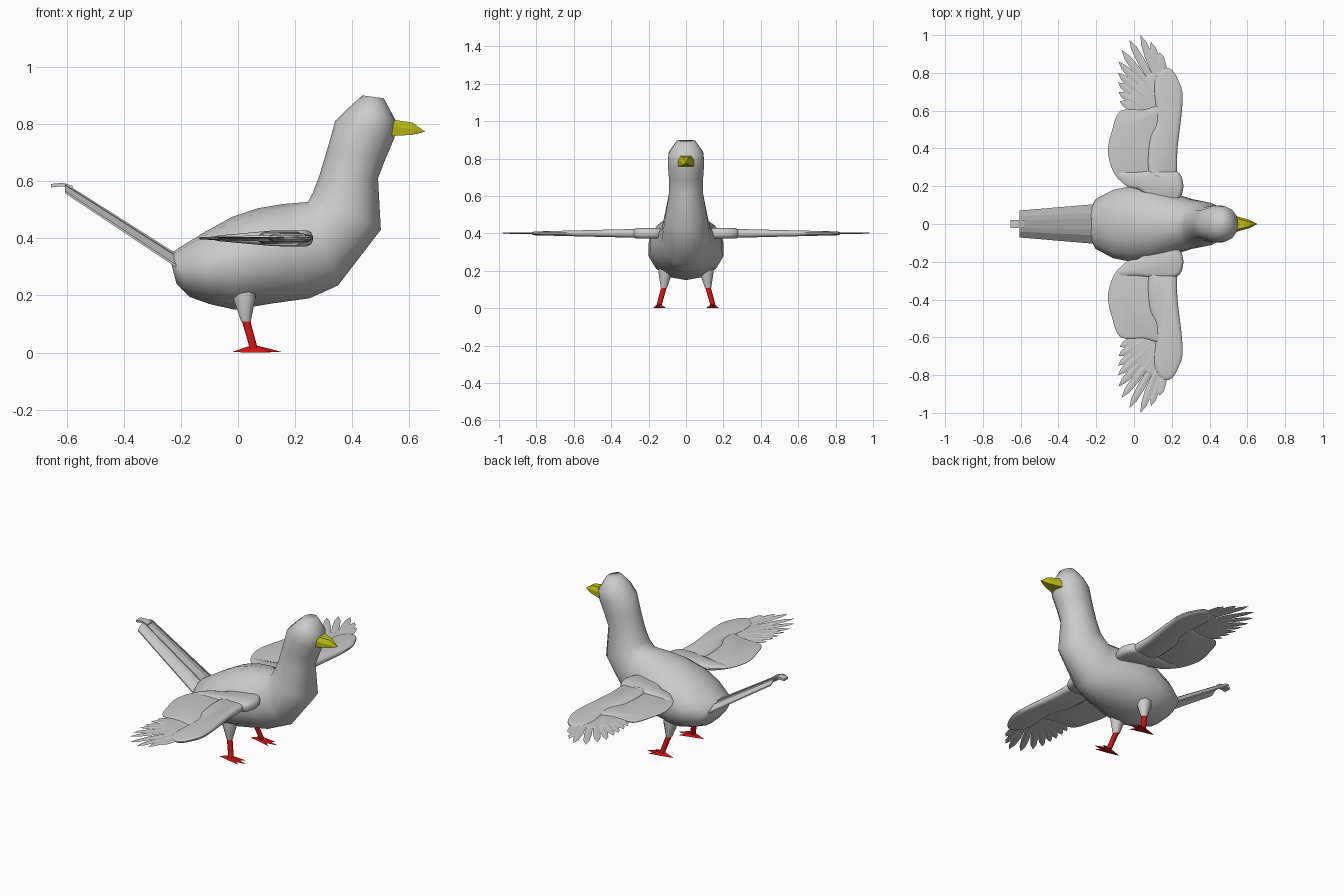
import bpy, bmesh, math
from mathutils import Vector

if "Cube" in bpy.data.objects:
    bpy.data.objects.remove(bpy.data.objects["Cube"])


def material(name, rgb):
    m = bpy.data.materials.new(name)
    m.diffuse_color = (*rgb, 1)
    m.use_nodes = True
    m.node_tree.nodes["Principled BSDF"].inputs["Base Color"].default_value = m.diffuse_color
    return m


GREY = material("plumage grey", (0.60, 0.60, 0.60))
RED = material("leg red", (0.62, 0.006, 0.006))
YELLOW = material("beak yellow", (0.55, 0.52, 0.008))


def finish(bm, name, mat, smooth=None):
    bmesh.ops.recalc_face_normals(bm, faces=bm.faces)
    me = bpy.data.meshes.new(name)
    bm.to_mesh(me)
    bm.free()
    me.materials.append(mat)
    ob = bpy.data.objects.new(name, me)
    bpy.context.collection.objects.link(ob)
    if smooth:
        bpy.ops.object.select_all(action='DESELECT')
        ob.select_set(True)
        bpy.context.view_layer.objects.active = ob
        bpy.ops.object.shade_smooth_by_angle(angle=math.radians(smooth))
    return ob


def loft(rings, name, mat, smooth=None):
    """Skin a closed tube through rings of points; one-point rings become tips."""
    bm = bmesh.new()
    vs = [[bm.verts.new(p) for p in r] for r in rings]
    for a, b in zip(vs, vs[1:]):
        n = max(len(a), len(b))
        for i in range(n):
            j = (i + 1) % n
            if len(b) == 1:
                bm.faces.new((a[i], a[j], b[0]))
            elif len(a) == 1:
                bm.faces.new((a[0], b[j], b[i]))
            else:
                bm.faces.new((a[i], a[j], b[j], b[i]))
    for r in (vs[0], vs[-1]):
        if len(r) > 2:
            bm.faces.new(r)
    return finish(bm, name, mat, smooth)


def smooth_outline(pts, steps=4):
    """Closed Catmull-Rom curve through the points."""
    out, n = [], len(pts)
    for i in range(n):
        a, b, c, d = (Vector(pts[(i + k) % n]) for k in (-1, 0, 1, 2))
        for s in range(steps):
            t = s / steps
            out.append(0.5 * (2 * b + (c - a) * t + (2 * a - 5 * b + 4 * c - d) * t ** 2
                              + (3 * b - 3 * c + d - a) * t ** 3))
    return out


def pad(pts, name, height, side, rim=0.02):
    """Rounded plate around wing level; height(x, y) is the half thickness."""
    o = smooth_outline(pts)
    n = len(o)

    def ring(inset, k):
        r = []
        for i, p in enumerate(o):
            t = (o[(i + 1) % n] - o[i - 1]).normalized()
            q = p + Vector((-t.y, t.x)) * inset
            r.append((q.x, side * q.y, 0.4 + k * height(q.x, q.y)))
        return r
    steps = [(rim, -1), (rim * 0.3, -0.75), (0, -0.3), (0, 0.3), (rim * 0.3, 0.75), (rim, 1)]
    return loft([ring(*s) for s in steps], name, GREY, 40)


# Body, neck and head: (upper x, z, lower x, z, half width)
SECTIONS = [(-0.24, 0.335, -0.215, 0.24, 0.08), (-0.225, 0.355, -0.17, 0.195, 0.135),
            (-0.12, 0.42, -0.10, 0.17, 0.185), (-0.02, 0.475, -0.01, 0.15, 0.205),
            (0.07, 0.505, 0.12, 0.172, 0.198), (0.16, 0.52, 0.25, 0.19, 0.165),
            (0.245, 0.527, 0.35, 0.235, 0.135), (0.262, 0.56, 0.50, 0.43, 0.115),
            (0.285, 0.62, 0.49, 0.61, 0.093), (0.315, 0.72, 0.517, 0.68, 0.094),
            (0.34, 0.81, 0.547, 0.75, 0.10), (0.385, 0.855, 0.553, 0.81, 0.094),
            (0.435, 0.90, 0.51, 0.89, 0.05)]
rings = []
for ux, uz, lx, lz, w in SECTIONS:
    r = []
    for i in range(14):
        a = math.tau * i / 14
        k = (1 + math.cos(a)) / 2
        r.append((lx + (ux - lx) * k, w * math.sin(a), lz + (uz - lz) * k))
    rings.append(r)
loft(rings, "body", GREY, 60)

# Beak: hooked upper half over a flat lower half
loft([[(0.52, y, z) for y, z in ((-0.048, 0.757), (0.048, 0.757), (0.048, 0.795),
                                 (0.035, 0.818), (-0.035, 0.818), (-0.048, 0.795))],
      [(0.61, y, z) for y, z in ((-0.02, 0.762), (0.02, 0.762), (0.022, 0.782),
                                 (0.012, 0.805), (-0.012, 0.805), (-0.022, 0.782))],
      [(0.655, 0, 0.773)]], "beak", YELLOW)


def tail_feather(name, y0, y1, z0, z1, tip, thick=0.008):
    """Tapering slat from the rump to the raised tail end."""
    def end(x, z, k):
        return [(x, y0 * k, z + z0 * k), (x, y1 * k, z + z1 * k),
                (x, y1 * k, z + z1 * k - thick), (x, y0 * k, z + z0 * k - thick)]
    loft([end(-0.17, 0.318, 1), end(-0.605, 0.593, 0.66)] + tip, name, GREY)


# Tail: flat middle, drooping outer feathers, small curled tip
tail_feather("tail_middle", -0.03, 0.03, 0, 0, [])
for s, label in ((1, "left"), (-1, "right")):
    tail_feather("tail_inner_" + label, s * 0.025, s * 0.07, -0.006, -0.016, [])
    tail_feather("tail_outer_" + label, s * 0.062, s * 0.108, -0.01, -0.042, [])
loft([[(x, y, z + d) for y, d in ((-0.02, 0), (0.02, 0), (0.02, 0.012), (-0.02, 0.012))]
      for x, z in ((-0.58, 0.572), (-0.615, 0.582), (-0.655, 0.578))], "tail_tip", GREY)

# Wing outlines, seen from above
SHOULDER = [(-0.085, 0.245), (-0.03, 0.195), (0.03, 0.18), (0.12, 0.11), (0.20, 0.10),
            (0.25, 0.15), (0.26, 0.22), (0.225, 0.28), (0.12, 0.285), (0.0, 0.275), (-0.07, 0.275)]
ARM = [(0.085, 0.25), (0.215, 0.25), (0.23, 0.40), (0.258, 0.66), (0.235, 0.76), (0.195, 0.82),
       (0.145, 0.815), (0.107, 0.735), (0.12, 0.55), (0.08, 0.44)]
VANE = [(-0.085, 0.24), (0.03, 0.20), (0.15, 0.25), (0.16, 0.45), (0.16, 0.62), (0.05, 0.605),
        (-0.07, 0.60), (-0.115, 0.50), (-0.137, 0.37)]
HAND = [(0.05, 0.56), (0.18, 0.57), (0.18, 0.78), (0.10, 0.80), (0.02, 0.74), (-0.04, 0.62)]
TIPS = [(-0.075, 0.65), (-0.083, 0.70), (-0.085, 0.75), (-0.085, 0.80), (-0.082, 0.86),
        (-0.065, 0.92), (-0.025, 0.975), (0.035, 1.0), (0.09, 0.965), (0.135, 0.91)]


def feather(base, tip, name, side, level):
    """Slim pointed feather with a slight ridge."""
    b, t = Vector(base), Vector(tip)
    d = t - b
    n = Vector((-d.y, d.x)).normalized()

    def ring(k, w):
        c = b + d * k
        return [(c.x + n.x * u, side * (c.y + n.y * u), level + h)
                for u, h in ((-w, 0), (0, 0.003), (w, 0), (0, -0.003))]
    loft([ring(0, 0.012), ring(0.6, 0.021), ring(0.85, 0.016),
          [(t.x, side * t.y, level)]], name, GREY)


for s, label in ((1, "left"), (-1, "right")):
    pad(SHOULDER, "wing_shoulder_" + label,
        lambda x, y: 0.008 + 0.02 * min(1, max(0, (x + 0.09) / 0.22)), s)
    pad(ARM, "wing_arm_" + label, lambda x, y: 0.024 - 0.014 * (y - 0.25) / 0.57, s)
    pad(VANE, "wing_vane_" + label, lambda x, y: 0.004 + 0.03 * max(0, x + 0.14), s, 0.01)
    pad(HAND, "wing_hand_" + label, lambda x, y: 0.004, s, 0.01)
    for i, tip in enumerate(TIPS):
        k = i / (len(TIPS) - 1)
        feather((0.06 + 0.11 * k, 0.585 + 0.16 * k), tip, f"flight_feather_{label}_{i + 1}",
                s, 0.4 + 0.002 * (i % 2))

    # Thigh and shank: stacked (x, y, z, half length, half width)
    def post(levels, name, mat):
        loft([[(x + a * math.cos(t), s * y + b * math.sin(t), z)
               for t in (math.tau * (i + 0.5) / 8 for i in range(8))]
              for x, y, z, a, b in levels], name, mat, 50)
    post([(0.02, 0.105, 0.22, 0.046, 0.044), (0.022, 0.11, 0.19, 0.042, 0.04),
          (0.028, 0.118, 0.108, 0.018, 0.018)], "thigh_" + label, GREY)
    post([(0.027, 0.117, 0.115, 0.016, 0.016), (0.055, 0.144, 0.015, 0.015, 0.015)],
         "shank_" + label, RED)

    # Foot: wedge toes, three forward and one back
    for i, (tx, ty) in enumerate([(0.155, 0.145), (0.125, 0.108), (0.125, 0.175), (-0.02, 0.145)]):
        c, t = Vector((0.052, 0.145)), Vector((tx, ty))
        n = Vector((-(t - c).y, (t - c).x)).normalized() * 0.014
        loft([[(c.x + n.x, s * (c.y + n.y), 0), (c.x - n.x, s * (c.y - n.y), 0),
               (c.x, s * c.y, 0.028)], [(t.x, s * t.y, 0.002)]],
             f"toe_{label}_{i + 1}", RED)
